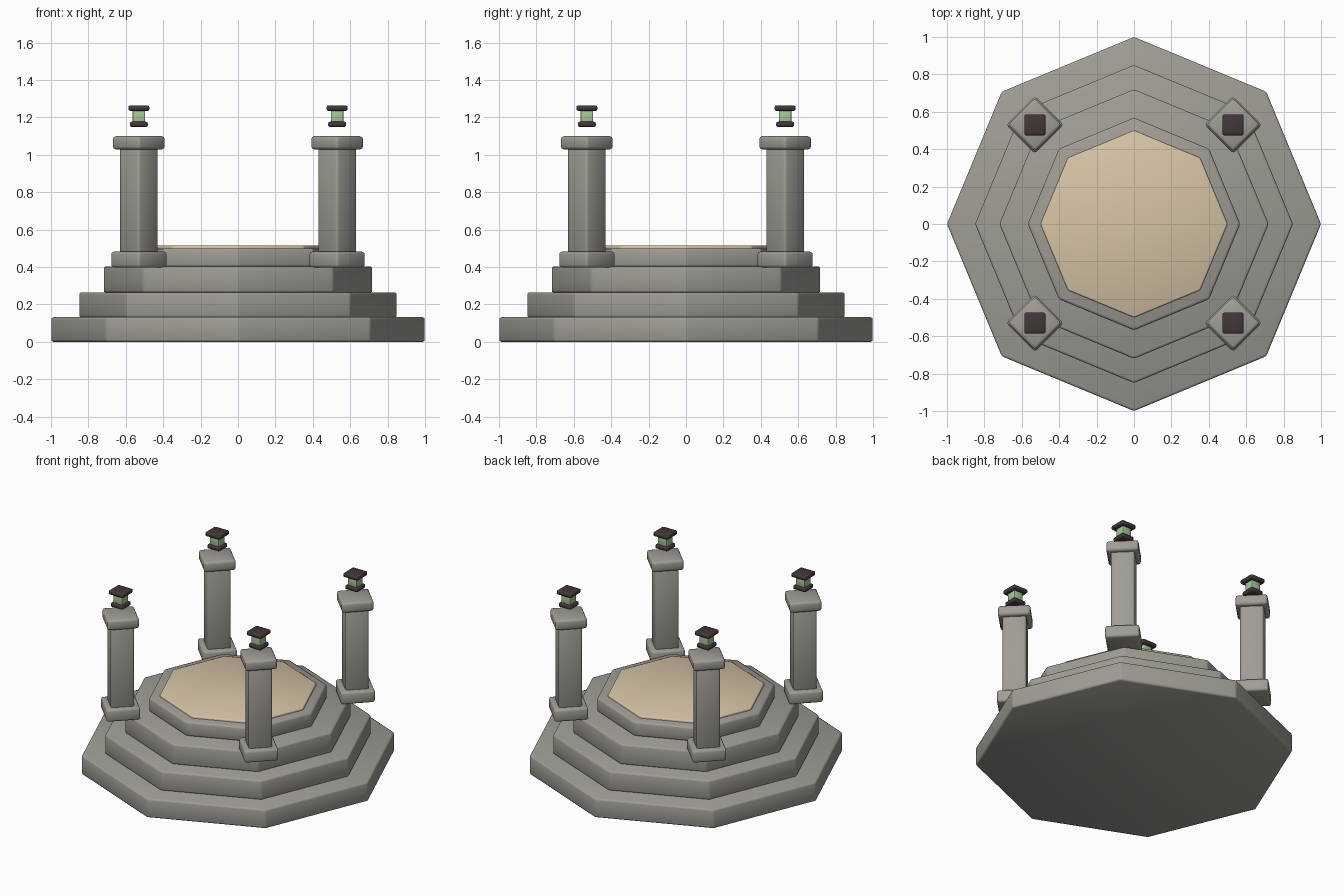
import bpy, math

if "Cube" in bpy.data.objects:
    bpy.data.objects.remove(bpy.data.objects["Cube"])


def material(name, rgb):
    m = bpy.data.materials.new(name)
    m.diffuse_color = (*rgb, 1)
    m.use_nodes = True
    m.node_tree.nodes["Principled BSDF"].inputs["Base Color"].default_value = m.diffuse_color
    return m


STONE = material("grey stone", (0.35, 0.335, 0.30))
SAND = material("sand floor", (0.68, 0.55, 0.38))
GLASS = material("green glass", (0.38, 0.58, 0.32))
IRON = material("dark iron", (0.055, 0.038, 0.04))


def finish(name, mat, bevel):
    """Name, colour, soften edges and smooth the active object."""
    ob = bpy.context.object
    ob.name = name
    ob.data.materials.append(mat)
    for p in ob.data.polygons:
        p.use_smooth = True
    mod = ob.modifiers.new("soft_edges", 'BEVEL')
    mod.width = bevel
    mod.segments = 2
    mod.limit_method = 'ANGLE'
    mod.angle_limit = math.radians(30)
    return ob


def octagon(name, r, z0, z1, mat, bevel):
    bpy.ops.mesh.primitive_cylinder_add(vertices=8, radius=r, depth=z1 - z0,
                                        location=(0, 0, (z0 + z1) / 2))
    finish(name, mat, bevel)


def block(name, x, y, side, z0, z1, mat, bevel, turn=0):
    bpy.ops.mesh.primitive_cube_add(size=1, location=(x, y, (z0 + z1) / 2),
                                    rotation=(0, 0, turn))
    ob = bpy.context.object
    ob.scale = (side, side, z1 - z0)
    bpy.ops.object.transform_apply(location=False, rotation=False, scale=True)
    finish(name, mat, bevel)


# stepped octagonal platform
octagon("lower_step", 1.0, 0, 0.132, STONE, 0.012)
octagon("middle_step", 0.85, 0.13, 0.265, STONE, 0.012)
octagon("upper_step", 0.72, 0.263, 0.403, STONE, 0.012)
octagon("dais", 0.568, 0.40, 0.50, STONE, 0.014)
octagon("dais_floor", 0.50, 0.48, 0.515, SAND, 0.008)

# four diagonal pillars with floating lanterns
for sx in (-1, 1):
    for sy in (-1, 1):
        x, y, d = 0.53 * sx, 0.53 * sy, math.pi / 4
        block("pillar_base", x, y, 0.216, 0.397, 0.482, STONE, 0.014, d)
        block("pillar_shaft", x, y, 0.15, 0.47, 1.04, STONE, 0.014, d)
        block("pillar_cap", x, y, 0.204, 1.028, 1.10, STONE, 0.016, d)
        block("lantern_foot", x, y, 0.095, 1.149, 1.177, IRON, 0.009)
        block("lantern_glass", x, y, 0.067, 1.17, 1.242, GLASS, 0.004)
        block("lantern_roof", x, y, 0.113, 1.235, 1.264, IRON, 0.01)
